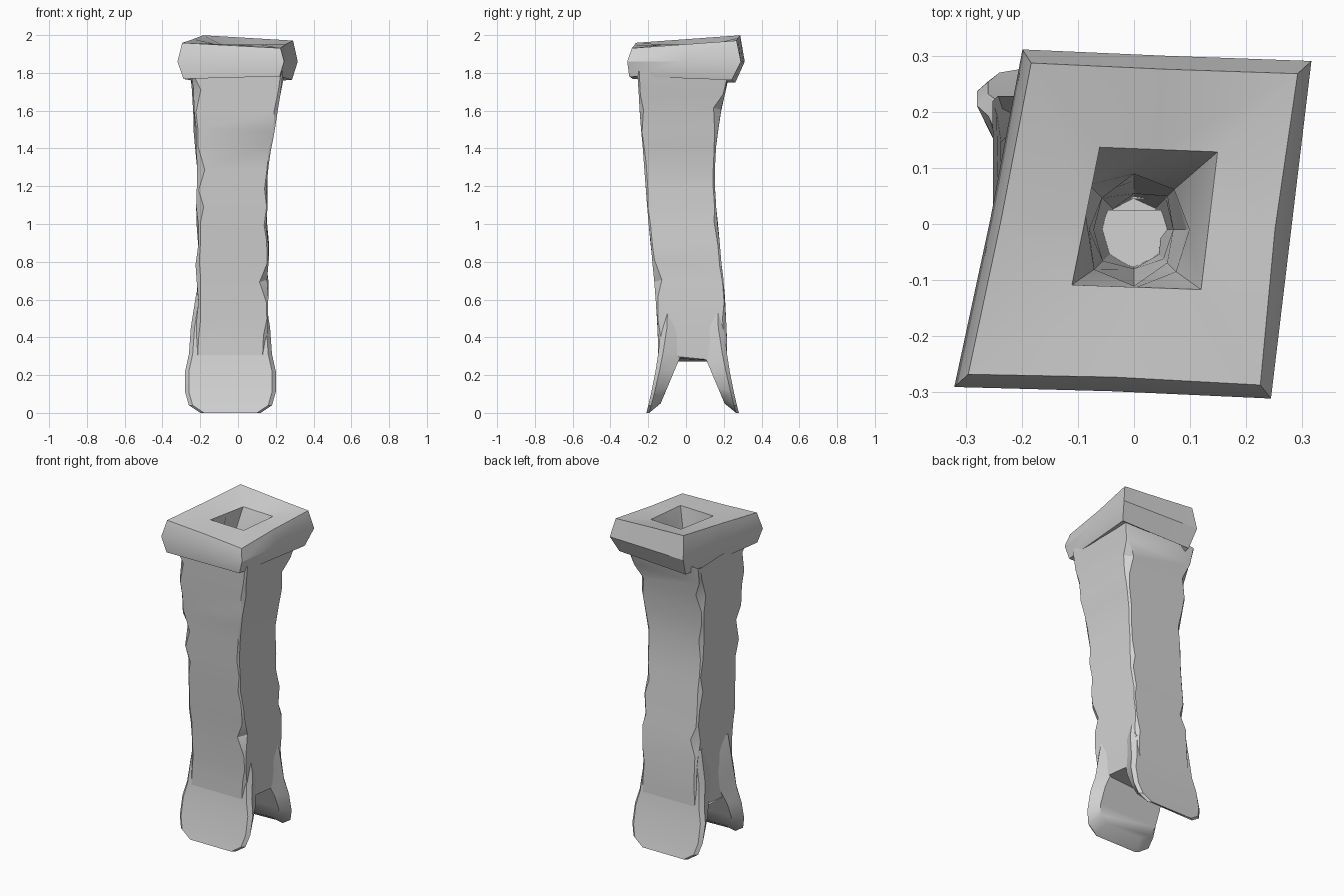
import bpy, bmesh, math, random

random.seed(7)
cube = bpy.data.objects.get("Cube")
if cube:
    bpy.data.objects.remove(cube, do_unlink=True)

stone = bpy.data.materials.new("pale grey stone")
stone.use_nodes = True
grey = (0.65, 0.65, 0.65, 1)
stone.diffuse_color = grey
stone.node_tree.nodes["Principled BSDF"].inputs["Base Color"].default_value = grey


def loft(name, rings, close_start=True, close_end=True):
    """Skin a stack of rings, each counter-clockwise seen from above."""
    bm = bmesh.new()
    rows = [[bm.verts.new(point) for point in ring] for ring in rings]
    count = len(rows[0])
    for low, high in zip(rows, rows[1:]):
        for i in range(count):
            j = (i + 1) % count
            bm.faces.new((low[i], low[j], high[j], high[i]))
    if close_start:
        bm.faces.new(rows[0][::-1])
    if close_end:
        bm.faces.new(rows[-1])
    mesh = bpy.data.meshes.new(name)
    bm.to_mesh(mesh)
    bm.free()
    mesh.materials.append(stone)
    obj = bpy.data.objects.new(name, mesh)
    bpy.context.collection.objects.link(obj)
    bpy.ops.object.select_all(action='DESELECT')
    obj.select_set(True)
    bpy.context.view_layer.objects.active = obj
    bpy.ops.object.shade_smooth_by_angle(angle=math.radians(30))


def shaft_ring(z):
    """Square section that leans, flares at the top and has nicked corners."""
    flare = max(0, (z - 1.2) / 0.6) ** 1.5
    half = 0.183 + 0.06 * flare
    center_x = 0.03 * (flare - 1)
    center_y = 0.035 * math.cos(math.pi * (z - 0.3) / 1.1)
    ring = []
    for sx, sy in ((-1, -1), (1, -1), (1, 1), (-1, 1)):
        nick = random.choice((0.005, 0.01, 0.01, 0.01, 0.02, 0.04))
        reach = half + random.uniform(-0.005, 0.012)
        along_x = (center_x + sx * (reach - nick), center_y + sy * half,
                   z + random.uniform(-0.02, 0.02))
        along_y = (center_x + sx * reach, center_y + sy * (half - nick),
                   z + random.uniform(-0.02, 0.02))
        ring += [along_y, along_x] if sx == sy else [along_x, along_y]
    return ring


shaft_steps = 16
shaft_bottom, shaft_top = 0.29, 1.8
shaft_rise = (shaft_top - shaft_bottom) / (shaft_steps - 1)
loft("shaft", [shaft_ring(shaft_bottom + shaft_rise * i) for i in range(shaft_steps)],
     close_end=False)


def leg_ring(z, half_width, side):
    """Splayed slab section: wide outer edge, narrower and raised inner edge."""
    fade = 1 - z / 0.64
    center_x, center_y = -0.04, 0.035
    outer = 0.16 + 0.085 * fade ** 2
    lift = 0.05 * fade ** 4
    inner = 0.19 - 0.42 * (z + lift)
    inner = max(inner, 0.01)
    outline = [(-half_width + 0.02, outer, z), (half_width - 0.02, outer, z),
               (half_width, outer * 0.8 + inner * 0.2, z),
               (half_width - 0.04, inner, z + lift),
               (-half_width + 0.04, inner, z + lift),
               (-half_width, outer * 0.8 + inner * 0.2, z)]
    ring = [(center_x + x, center_y + side * y, height) for x, y, height in outline]
    return ring if side < 0 else ring[::-1]


# Legs: height and half width, from the rounded foot up into the shaft
leg_levels = ((0, 0.16), (0.04, 0.22), (0.11, 0.24), (0.22, 0.24),
              (0.31, 0.22), (0.45, 0.21), (0.64, 0.18))
for name, side in (("front_leg", -1), ("back_leg", 1)):
    loft(name, [leg_ring(z, half, side) for z, half in leg_levels])


def cap_ring(z, scale, tilt=0, shift_x=0, shift_y=0, wear=0.0):
    """Skewed square with edge midpoints, tilted towards the back right."""
    ring = []
    for dx, dy in ((-1, -1), (0, -1), (1, -1), (1, 0),
                   (1, 1), (0, 1), (-1, 1), (-1, 0)):
        worn = scale * (1 - random.uniform(0, wear) * (dx * dy == 0))
        x = shift_x + worn * (0.01 + 0.262 * dx + (0.047 - 0.012 * dx) * dy)
        y = shift_y + worn * (0.292 * dy - 0.01 * dx)
        ring.append((x, y, z + tilt * (dy - 0.7 * dx)))
    return ring


def flue_ring(z, radius):
    """Rough round section of the flue, starting at the front left corner."""
    ring = []
    for i in range(8):
        angle = math.tau * (i + 5) / 8
        r = radius * random.uniform(0.85, 1.15)
        ring.append((r * math.cos(angle), r * math.sin(angle) - 0.01, z))
    return ring


# Cap from its underside over the rim, then down the narrowing flue to its floor
cap = [cap_ring(1.79, 0.7),
       cap_ring(1.765, 0.93, tilt=-0.01, shift_y=-0.02),
       cap_ring(1.86, 1.03, wear=0.02),
       cap_ring(1.965, 0.95, tilt=0.02, wear=0.05),
       cap_ring(1.95, 0.42, shift_x=0.02, shift_y=0.01)]
flue = [flue_ring(z, r) for z, r in
        ((1.78, 0.1), (1.5, 0.09), (1.2, 0.08), (0.9, 0.07), (0.5, 0.055))]
loft("cap_and_flue", cap + flue, close_start=False)
